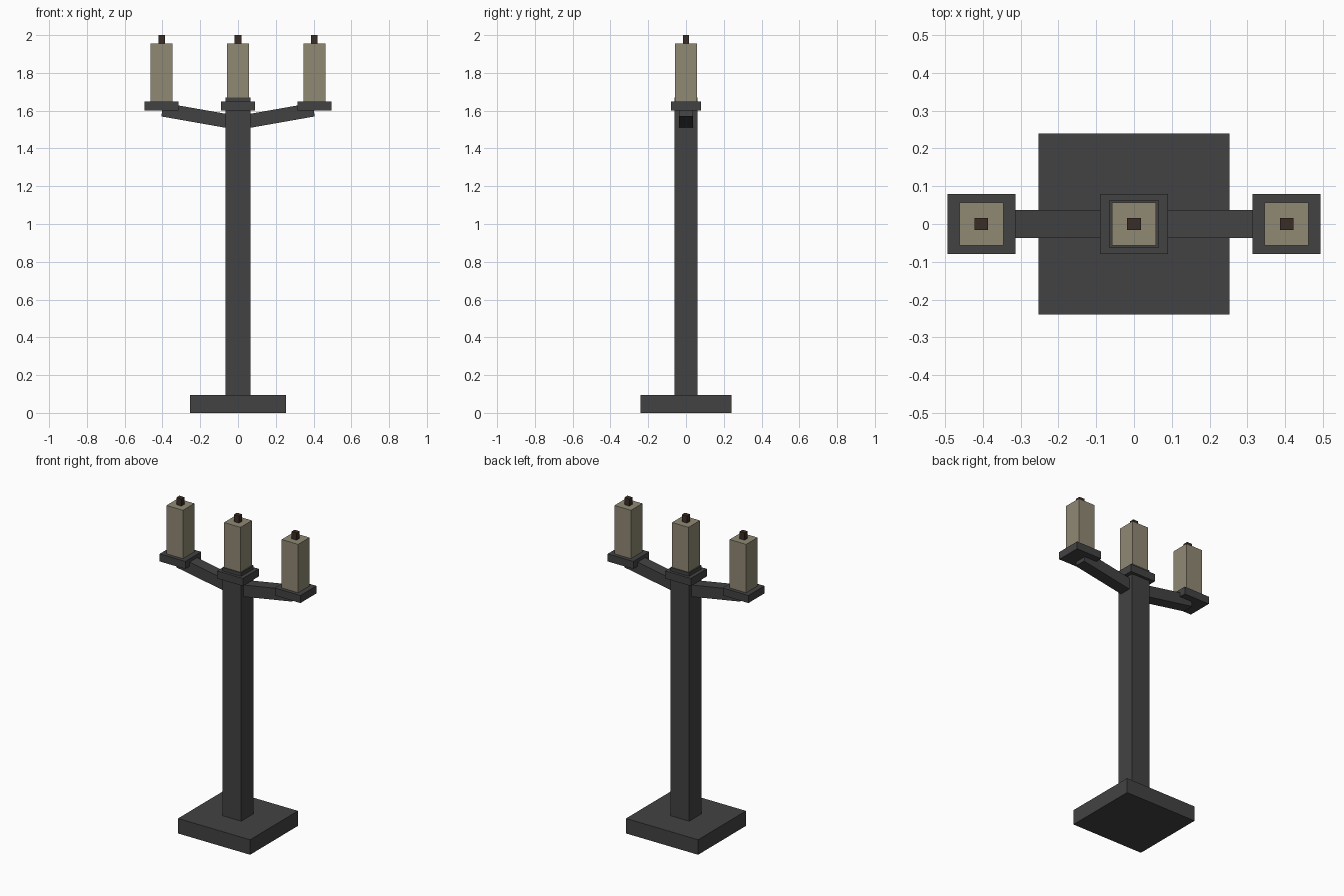
import bpy
import math

cube = bpy.data.objects.get("Cube")
if cube:
    bpy.data.objects.remove(cube, do_unlink=True)


def material(name, rgb):
    mat = bpy.data.materials.new(name)
    mat.use_nodes = True
    mat.diffuse_color = (*rgb, 1)
    bsdf = next(n for n in mat.node_tree.nodes if n.type == "BSDF_PRINCIPLED")
    bsdf.inputs["Base Color"].default_value = (*rgb, 1)
    return mat


iron = material("dark_iron", (0.055, 0.055, 0.055))
wax = material("aged_wax", (0.28, 0.25, 0.175))
char = material("charred_wick", (0.043, 0.026, 0.018))


def box(name, x, width, depth, bottom, top, mat):
    """Upright box centred on y = 0."""
    bpy.ops.mesh.primitive_cube_add(size=1, location=(x, 0, (bottom + top) / 2))
    obj = bpy.context.object
    obj.name = name
    obj.scale = (width, depth, top - bottom)
    obj.data.materials.append(mat)
    return obj


# Stand
box("base", 0, 0.506, 0.48, 0, 0.095, iron)
box("post", 0, 0.132, 0.124, 0.095, 1.67, iron)

# Sloping arms, from the middle of the post to the outer trays
slope = math.radians(10)
reach, rise = 0.4, 0.4 * math.tan(slope)
for side, label in ((1, "left"), (-1, "right")):
    arm = box(label + "_arm", side * reach / 2, reach / math.cos(slope), 0.075, 0, 0.073, iron)
    arm.location.z = 1.535 + rise / 2
    arm.rotation_euler.y = -side * slope

# Tray, candle and wick on each holder
for label, x in (("left", 0.404), ("middle", 0), ("right", -0.404)):
    box(label + "_tray", x, 0.18, 0.16, 1.6, 1.648, iron)
    box(label + "_candle", x, 0.116, 0.114, 1.648, 1.955, wax)
    box(label + "_wick", x, 0.036, 0.031, 1.955, 2.0, char)
